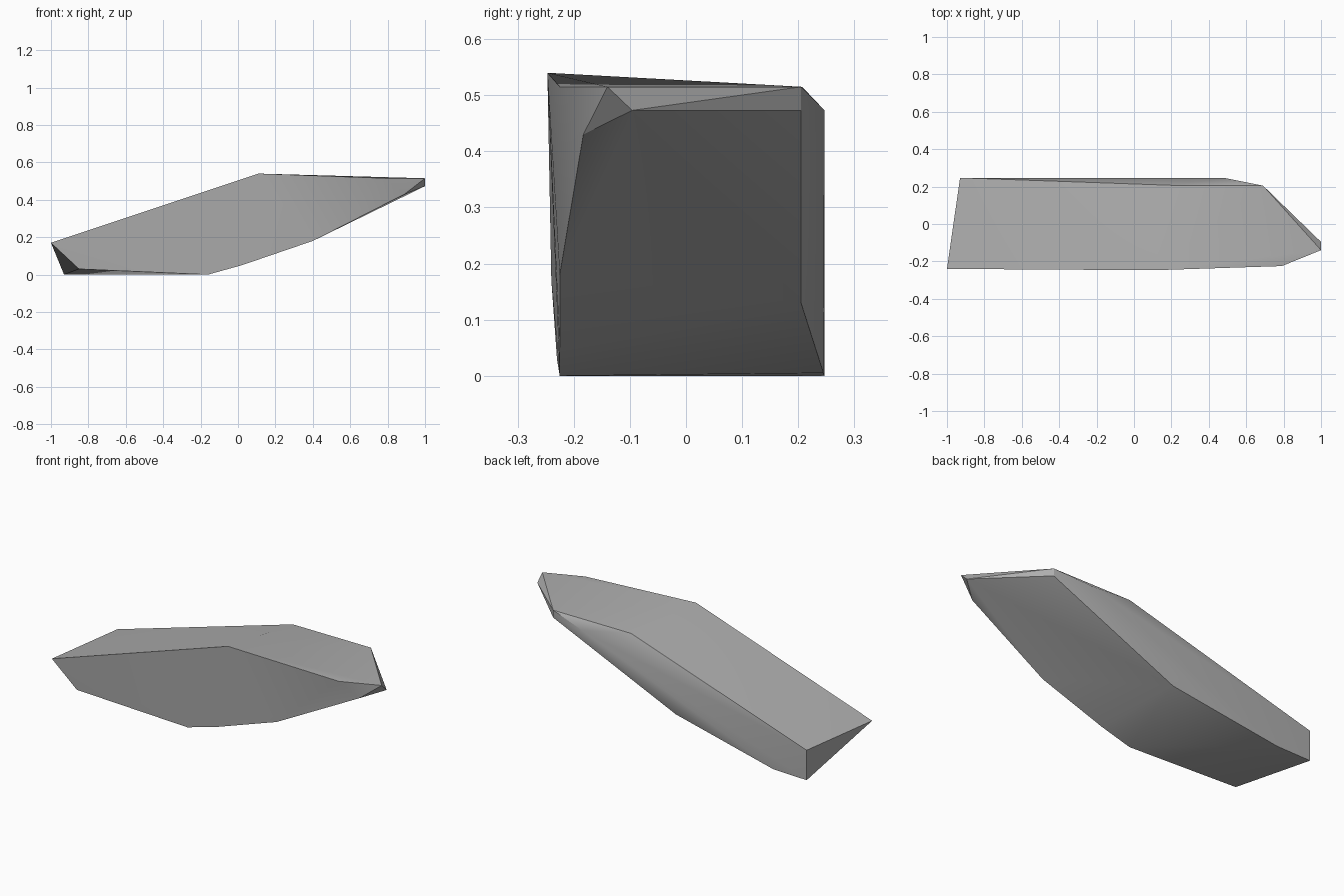
import bpy
import bmesh
from math import radians

# Remove the default object only
default_cube = bpy.data.objects.get("Cube")
if default_cube:
    bpy.data.objects.remove(default_cube, do_unlink=True)


def make_material(name, colour):
    material = bpy.data.materials.new(name)
    material.use_nodes = True
    material.diffuse_color = colour
    shader = material.node_tree.nodes["Principled BSDF"]
    shader.inputs["Base Color"].default_value = colour
    shader.inputs["Roughness"].default_value = 0.9
    return material


def make_hull(name, corners, material, sharp_angle):
    """Wrap a faceted convex solid around a few corner points."""
    bm = bmesh.new()
    for corner in corners:
        bm.verts.new(corner)
    hull = bmesh.ops.convex_hull(bm, input=bm.verts)
    loose = {g for g in hull["geom_interior"] + hull["geom_unused"]
             if isinstance(g, bmesh.types.BMVert)}
    bmesh.ops.delete(bm, geom=list(loose), context="VERTS")
    bmesh.ops.recalc_face_normals(bm, faces=bm.faces)
    mesh = bpy.data.meshes.new(name)
    bm.to_mesh(mesh)
    bm.free()
    mesh.materials.append(material)
    rock = bpy.data.objects.new(name, mesh)
    bpy.context.collection.objects.link(rock)
    bpy.ops.object.select_all(action="DESELECT")
    rock.select_set(True)
    bpy.context.view_layer.objects.active = rock
    bpy.ops.object.shade_smooth_by_angle(angle=sharp_angle)
    return rock


# Corners of the sloping upper face and the level shelf beside it
top_corners = [
    (-1, -.24, .17), (.11, -.247, .54), (.79, -.225, .515),
    (1, -.14, .515), (.69, .205, .515), (.2, .207, .515), (-.93, .247, .17),
]

# Chipped rim just under the shelf
rim_corners = [
    (1, -.096, .473), (.69, .205, .473), (.48, .247, .473), (.89, -.183, .43),
]

# Underside keel, front edge first and then the back edge
base_corners = [
    (-.85, -.23, .03), (-.16, -.225, 0), (.02, -.225, .05), (.4, -.225, .18),
    (-.08, .205, .13), (-.72, .245, .005), (-.93, .247, 0),
]

stone_grey = make_material("stone grey", (.42, .42, .42, 1))
make_hull("rock_slab", top_corners + rim_corners + base_corners,
          stone_grey, radians(30))
